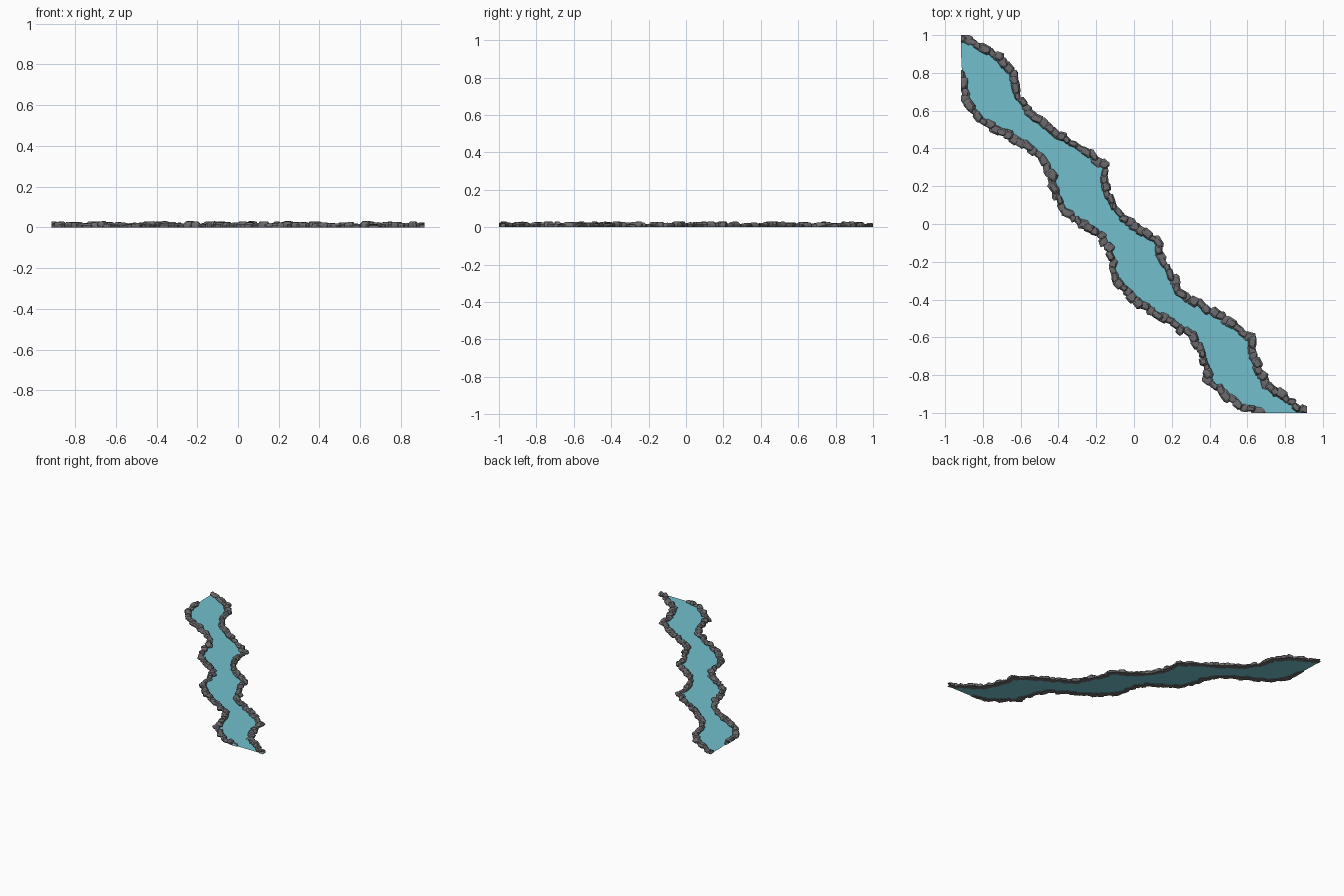
import bpy, bmesh, math, random
from mathutils import Vector

if "Cube" in bpy.data.objects:
    bpy.data.objects.remove(bpy.data.objects["Cube"])

random.seed(11)

# Bank centre lines, from the top-left end of the stream to the bottom-right
RIGHT = [(-.92, .985), (-.79, .935), (-.71, .88), (-.65, .82), (-.62, .69), (-.55, .58),
         (-.42, .48), (-.26, .39), (-.16, .31), (-.14, .16), (-.08, .05), (.03, -.03),
         (.12, -.08), (.16, -.21), (.24, -.355), (.40, -.46), (.53, -.535), (.62, -.61),
         (.65, -.76), (.72, -.865), (.82, -.94), (.92, -1.0)]
LEFT = [(-.91, .79), (-.89, .66), (-.84, .58), (-.76, .52), (-.63, .45), (-.50, .36),
        (-.43, .24), (-.39, .09), (-.30, .01), (-.18, -.06), (-.12, -.16), (-.10, -.30),
        (0, -.40), (.16, -.50), (.29, -.58), (.36, -.67), (.39, -.82), (.48, -.90),
        (.58, -.97), (.66, -1.0)]


def material(name, rgb):
    m = bpy.data.materials.new(name)
    m.diffuse_color = (*rgb, 1)
    m.use_nodes = True
    m.node_tree.nodes["Principled BSDF"].inputs["Base Color"].default_value = m.diffuse_color
    return m


water_mat = material("water teal", (.17, .53, .61))
stone_mat = material("stone grey", (.15, .145, .155))


def finish(name, bm, mat):
    me = bpy.data.meshes.new(name)
    bm.to_mesh(me)
    bm.free()
    me.materials.append(mat)
    ob = bpy.data.objects.new(name, me)
    bpy.context.collection.objects.link(ob)
    return ob


def clip(bm):
    # Trim to the straight tile borders and to the ground
    for co, no in (((-.915, 0, 0), (-1, 0, 0)), ((0, -1, 0), (0, -1, 0)),
                   ((.915, 0, 0), (1, 0, 0)), ((0, 1, 0), (0, 1, 0)), ((0, 0, 0), (0, 0, -1))):
        bmesh.ops.bisect_plane(bm, geom=bm.verts[:] + bm.edges[:] + bm.faces[:],
                               plane_co=co, plane_no=no, clear_outer=True)


def add_stone(bm, p, angle, length, width, height):
    # Faceted stone: hull of stacked, jittered rings around a rounded block
    d = Vector((math.cos(angle), math.sin(angle), 0))
    n = Vector((-d.y, d.x, 0))
    pts = []
    for z, s in ((.0, .92), (.55, 1.0), (1.0, .62)):
        for u, v in ((1, .45), (.65, 1), (-.65, 1), (-1, .45),
                     (-1, -.45), (-.65, -1), (.65, -1), (1, -.45)):
            j = random.uniform(.82, 1.1)
            zz = z * height * (random.uniform(.85, 1.0) if z else 1)
            pts.append(bm.verts.new(p + d * u * s * j * length / 2
                                    + n * v * s * j * width / 2 + Vector((0, 0, zz))))
    r = bmesh.ops.convex_hull(bm, input=pts)
    junk = {g for g in r["geom_interior"] + r["geom_unused"] if isinstance(g, bmesh.types.BMVert)}
    bmesh.ops.delete(bm, geom=list(junk), context='VERTS')


def stone_bank(name, line):
    bm = bmesh.new()
    pts = [Vector((x, y, 0)) for x, y in line]
    gap = 0.0
    for a, b in zip(pts, pts[1:]):
        seg = b - a
        t = gap
        while t < seg.length:
            side = Vector((-seg.y, seg.x, 0)).normalized() * random.uniform(-.008, .008)
            add_stone(bm, a + seg.normalized() * t + side,
                      math.atan2(seg.y, seg.x) + random.uniform(-.4, .4),
                      random.uniform(.045, .075), random.uniform(.032, .054),
                      random.uniform(.016, .032))
            t += random.uniform(.03, .046)
        gap = t - seg.length
    clip(bm)
    return finish(name, bm, stone_mat)


stone_bank("right_bank_stones", RIGHT)
stone_bank("left_bank_stones", LEFT)

# Water: one flat sheet between the two banks
bm = bmesh.new()
outline = RIGHT + LEFT[::-1]
face = bm.faces.new([bm.verts.new((x, y, .004)) for x, y in outline])
face.normal_update()
if face.normal.z < 0:
    face.normal_flip()
bmesh.ops.triangulate(bm, faces=bm.faces[:])
clip(bm)
finish("water", bm, water_mat)
